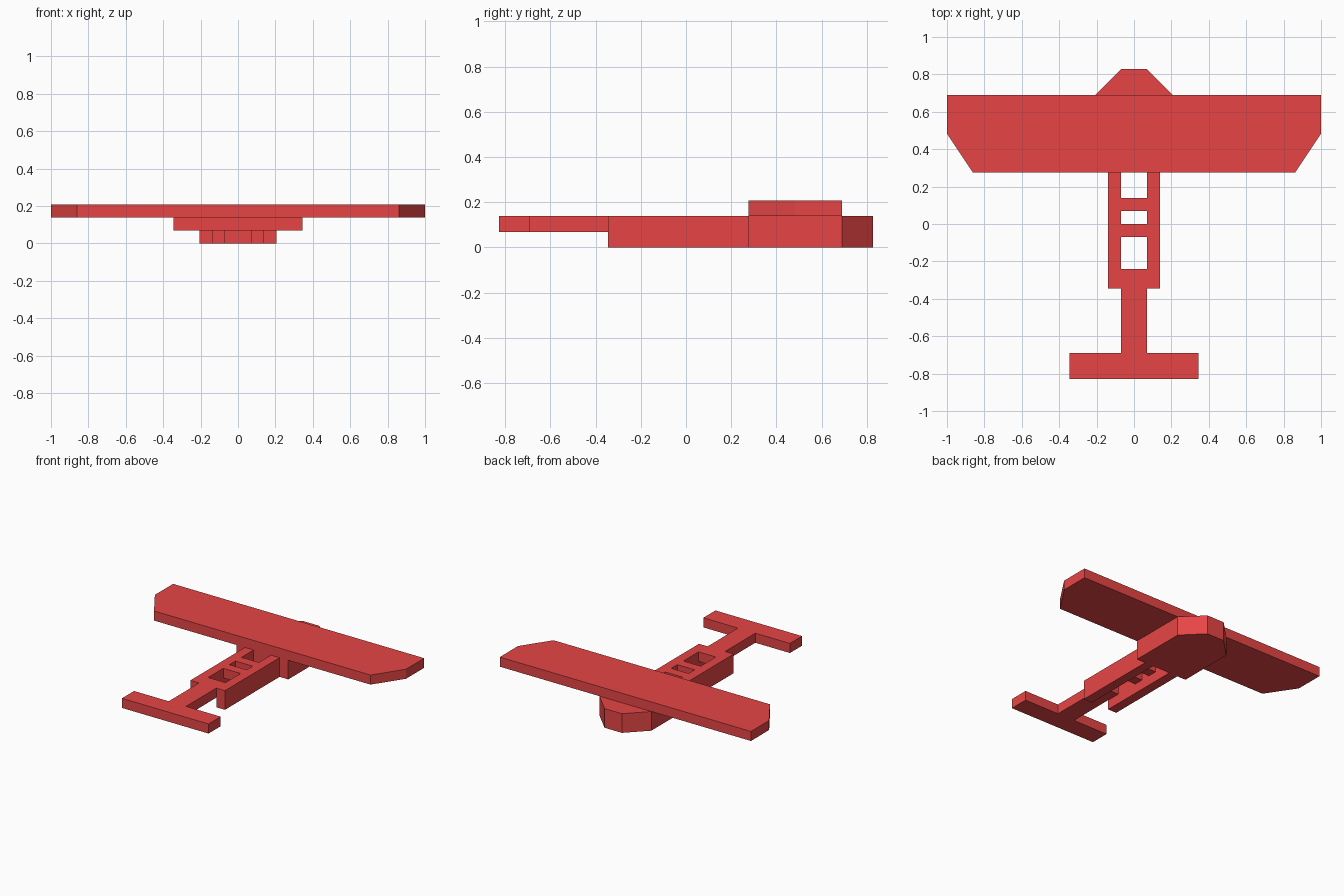
import bpy, bmesh

if "Cube" in bpy.data.objects:
    bpy.data.objects.remove(bpy.data.objects["Cube"])

U = 2 / 29  # one building unit; the wing spans 29

red = bpy.data.materials.new("red_paint")
red.diffuse_color = (0.8, 0.06, 0.06, 1)
red.use_nodes = True
red.node_tree.nodes["Principled BSDF"].inputs["Base Color"].default_value = red.diffuse_color


def prism(name, half, z0, z1):
    """Extrude a mirrored outline (right half, from rear to front) between two heights."""
    pts = half + [(-x, y) for x, y in reversed(half)]
    bm = bmesh.new()
    face = bm.faces.new([bm.verts.new((x * U, y * U, z0 * U)) for x, y in pts])
    res = bmesh.ops.extrude_face_region(bm, geom=[face])
    top = [v for v in res["geom"] if isinstance(v, bmesh.types.BMVert)]
    bmesh.ops.translate(bm, verts=top, vec=(0, 0, (z1 - z0) * U))
    bmesh.ops.recalc_face_normals(bm, faces=bm.faces)
    return finish(name, bm)


def box(name, x0, x1, y0, y1, z0, z1):
    bm = bmesh.new()
    bmesh.ops.create_cube(bm, size=1)
    for v in bm.verts:
        v.co = [(a + (c + 0.5) * (b - a)) * U
                for c, a, b in zip(v.co, (x0, y0, z0), (x1, y1, z1))]
    return finish(name, bm)


def finish(name, bm):
    me = bpy.data.meshes.new(name)
    bm.to_mesh(me)
    bm.free()
    me.materials.append(red)
    ob = bpy.data.objects.new(name, me)
    bpy.context.collection.objects.link(ob)
    return ob


# Main wing with clipped rear corners
prism("wing", [(12.5, 4), (14.5, 7), (14.5, 10)], 2, 3)

# Engine block under the wing, tapering into the nose
prism("nose_body", [(3, 4), (3, 10), (1, 12)], 0, 2)

# Fuselage side rails
for side, x in (("left", -2), ("right", 1)):
    box(side + "_fuselage_rail", x, x + 1, -5, 4, 0, 2)

# Cross bars between the rails
for i, y in enumerate((-1, 1)):
    box(f"cross_bar_{i + 1}", -1, 1, y, y + 1, 1, 2)

# Tail boom running into the rails, with the tailplane at its end
prism("tail", [(5, -12), (5, -10), (1, -10), (1, -3.5)], 1, 2)
